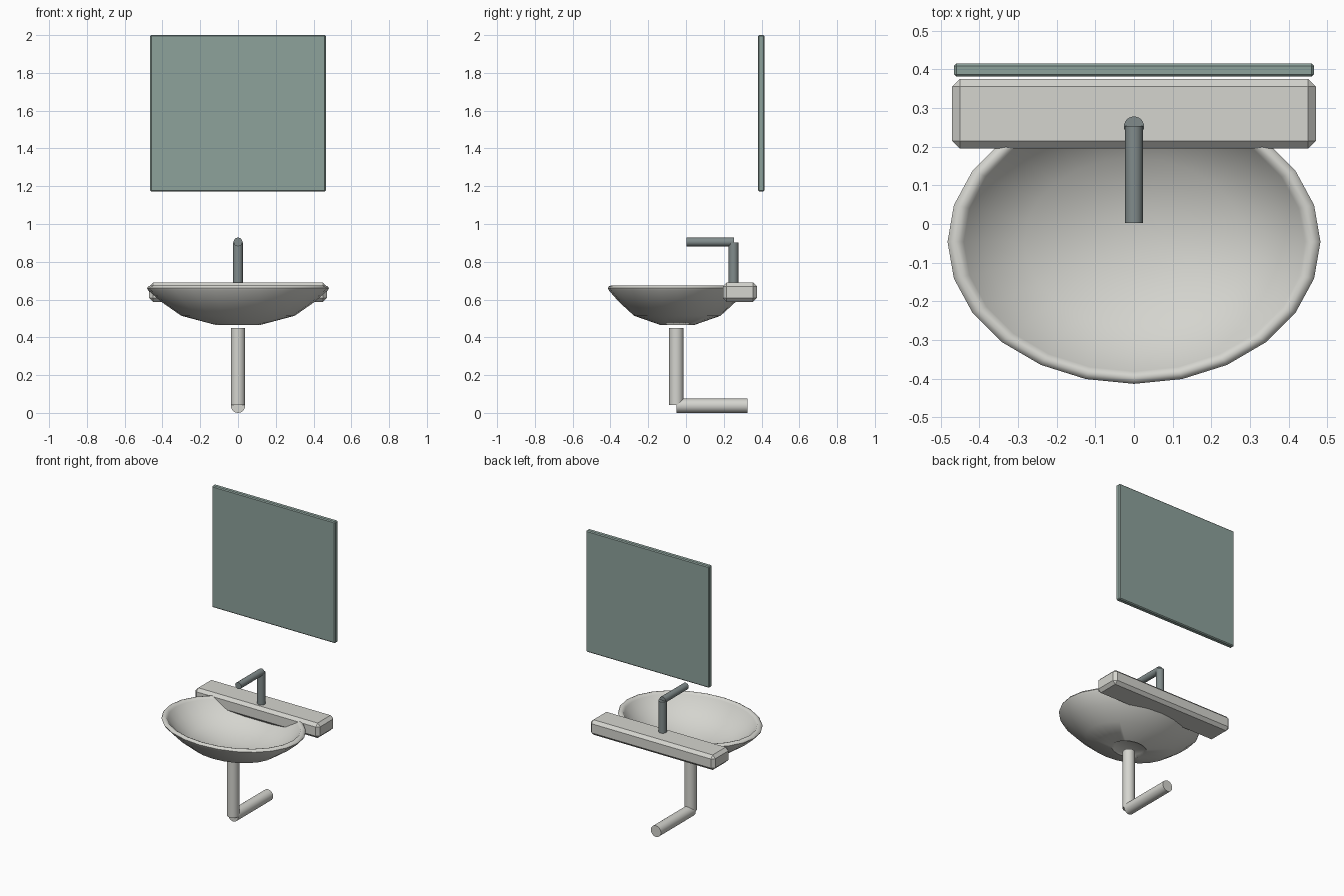
import bpy, bmesh, math
from mathutils import Vector

if "Cube" in bpy.data.objects:
    bpy.data.objects.remove(bpy.data.objects["Cube"])


def colour(name, rgb):
    m = bpy.data.materials.new(name)
    m.diffuse_color = (*rgb, 1)
    m.use_nodes = True
    m.node_tree.nodes["Principled BSDF"].inputs["Base Color"].default_value = m.diffuse_color
    return m


glass = colour("mirror_glass", (0.27, 0.36, 0.33))
metal = colour("tap_metal", (0.22, 0.26, 0.26))
ceramic = colour("ceramic", (0.66, 0.66, 0.62))


def finish(bm, name, mat, smooth=None):
    bmesh.ops.recalc_face_normals(bm, faces=bm.faces)
    me = bpy.data.meshes.new(name)
    bm.to_mesh(me)
    bm.free()
    ob = bpy.data.objects.new(name, me)
    bpy.context.collection.objects.link(ob)
    me.materials.append(mat)
    if smooth:
        bpy.ops.object.select_all(action='DESELECT')
        ob.select_set(True)
        bpy.context.view_layer.objects.active = ob
        bpy.ops.object.shade_smooth_by_angle(angle=math.radians(smooth))
    return ob


def box(name, lo, hi, bevel, mat):
    lo, hi = Vector(lo), Vector(hi)
    bm = bmesh.new()
    bmesh.ops.create_cube(bm, size=1)
    for v in bm.verts:
        v.co = (lo + hi) / 2 + v.co * (hi - lo)
    bmesh.ops.bevel(bm, geom=bm.edges[:], offset=bevel, segments=1, affect='EDGES')
    return finish(bm, name, mat)


def tube(name, a, b, r, mat):
    a, b = Vector(a), Vector(b)
    bm = bmesh.new()
    bmesh.ops.create_cone(bm, cap_ends=True, segments=24, radius1=r, radius2=r,
                          depth=(b - a).length)
    rot = (b - a).to_track_quat('Z', 'Y')
    for v in bm.verts:
        v.co = rot @ v.co + (a + b) / 2
    return finish(bm, name, mat, 40)


# Mirror and the ledge behind the basin
box("mirror", (-0.465, 0.381, 1.172), (0.465, 0.415, 2.0), 0.006, glass)
box("back_ledge", (-0.47, 0.195, 0.588), (0.47, 0.375, 0.69), 0.02, ceramic)

# Basin: elliptical lathe of an outer and inner profile
profile = [(0.10, 0.478), (0.12, 0.466), (0.30, 0.514), (0.405, 0.587),
           (0.475, 0.648), (0.482, 0.66), (0.475, 0.67), (0.462, 0.674),
           (0.448, 0.67), (0.44, 0.66), (0.385, 0.605), (0.285, 0.541),
           (0.10, 0.495)]
N = 24
bm = bmesh.new()
rings = []
for r, z in profile:
    rings.append([bm.verts.new((r * math.cos(math.tau * i / N),
                                -0.046 + 0.762 * r * math.sin(math.tau * i / N), z))
                  for i in range(N)])
for p, q in zip(rings, rings[1:]):
    for i in range(N):
        j = (i + 1) % N
        bm.faces.new((p[i], p[j], q[j], q[i]))
bm.faces.new(rings[0])
bm.faces.new(rings[-1])
finish(bm, "basin", ceramic, 50)

# Tap
tube("tap_riser", (0, 0.252, 0.66), (0, 0.252, 0.903), 0.026, metal)
tube("tap_spout", (0, 0.003, 0.905), (0, 0.253, 0.905), 0.023, metal)

# Waste pipe
tube("waste_pipe_vertical", (0, -0.051, 0.042), (0, -0.051, 0.449), 0.038, ceramic)
tube("waste_pipe_horizontal", (0, -0.051, 0.038), (0, 0.325, 0.038), 0.038, ceramic)
